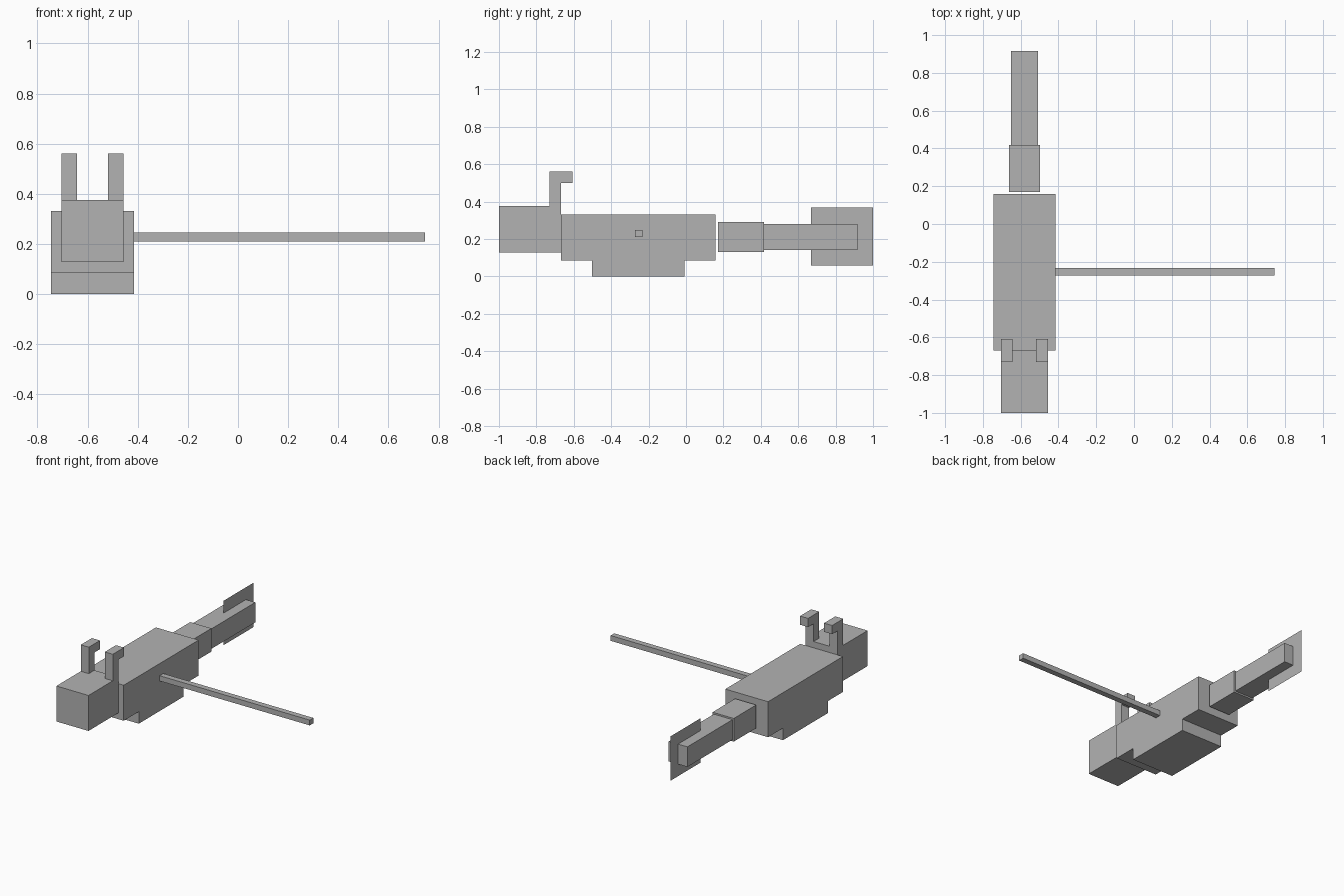
import bpy
import bmesh

if "Cube" in bpy.data.objects:
    bpy.data.objects.remove(bpy.data.objects["Cube"])

CX = -0.58  # centre line of the fuselage

grey = bpy.data.materials.new("plain_grey")
grey.diffuse_color = (0.45, 0.45, 0.45, 1.0)
grey.use_nodes = True
grey.node_tree.nodes["Principled BSDF"].inputs["Base Color"].default_value = grey.diffuse_color


def add_mesh(name, bm):
    bmesh.ops.recalc_face_normals(bm, faces=bm.faces)
    mesh = bpy.data.meshes.new(name)
    bm.to_mesh(mesh)
    bm.free()
    mesh.materials.append(grey)
    obj = bpy.data.objects.new(name, mesh)
    bpy.context.collection.objects.link(obj)
    return obj


def box(name, x, y, z):
    """Box from (min, max) ranges on each axis."""
    bm = bmesh.new()
    bmesh.ops.create_cube(bm, size=1)
    for v in bm.verts:
        v.co = [(r[0] + r[1]) / 2 + c * (r[1] - r[0]) for r, c in zip((x, y, z), v.co)]
    return add_mesh(name, bm)


def profile(name, points, x0, x1):
    """Side outline in (y, z), extruded from x0 to x1; flat when x0 == x1."""
    bm = bmesh.new()
    face = bm.faces.new([bm.verts.new((x0, y, z)) for y, z in points])
    if x1 != x0:
        out = bmesh.ops.extrude_face_region(bm, geom=[face])
        moved = [g for g in out["geom"] if isinstance(g, bmesh.types.BMVert)]
        bmesh.ops.translate(bm, verts=moved, vec=(x1 - x0, 0, 0))
    return add_mesh(name, bm)


def around(half):
    return (CX - half, CX + half)


# Fuselage: main hull, belly and nose
box("hull", around(0.165), (-0.669, 0.158), (0.084, 0.332))
box("belly", around(0.165), (-0.503, -0.007), (0.0, 0.084))
box("nose", around(0.124), (-1.0, -0.669), (0.128, 0.376))

# Pair of hooked posts on the nose
hook = [(-0.731, 0.376), (-0.669, 0.376), (-0.669, 0.5),
        (-0.608, 0.5), (-0.608, 0.561), (-0.731, 0.561)]
for side, s in (("left", -1), ("right", 1)):
    profile(side + "_hook", hook, CX + s * 0.062, CX + s * 0.124)

# Stepped tail and its thin upright fin
box("tail_base", around(0.082), (0.17, 0.418), (0.13, 0.292))
box("tail_boom", around(0.072), (0.418, 0.916), (0.141, 0.281))
profile("tail_fin", [(0.667, 0.057), (1.0, 0.057), (1.0, 0.367), (0.667, 0.367)], CX, CX)

# Long rod on the right side
box("side_rod", (CX + 0.165, 0.745), (-0.272, -0.232), (0.21, 0.247))
